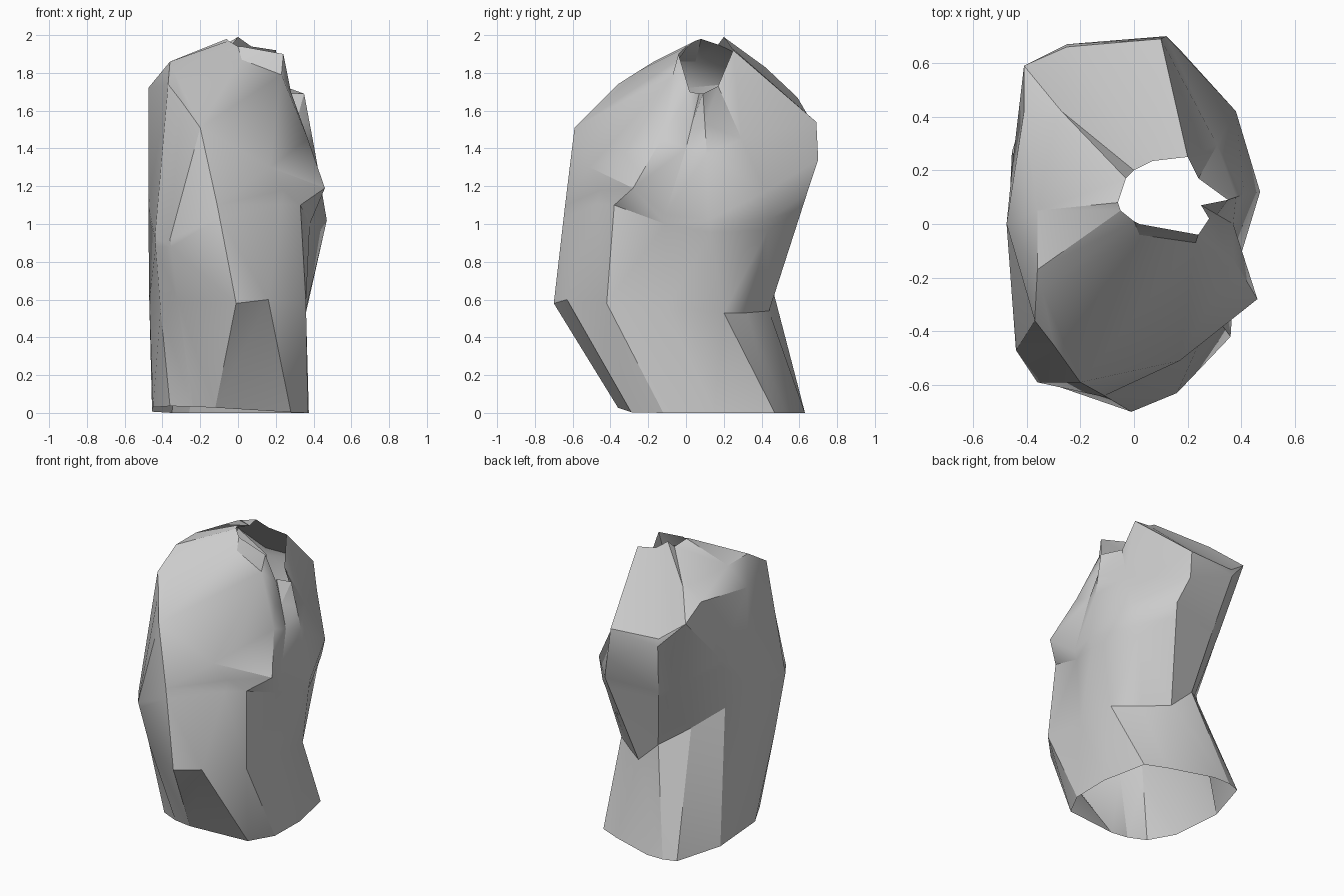
import bpy
import bmesh
import math
from mathutils import Vector

default_cube = bpy.data.objects.get("Cube")
if default_cube:
    bpy.data.objects.remove(default_cube, do_unlink=True)


def make_material(name, color):
    material = bpy.data.materials.new(name)
    material.use_nodes = True
    material.diffuse_color = color
    shader = material.node_tree.nodes["Principled BSDF"]
    shader.inputs["Base Color"].default_value = color
    shader.inputs["Roughness"].default_value = 0.8
    return material


def section(*points, height=0.0):
    """One closed cross-section, counted from the front round through +x."""
    return [Vector((*point, height)) if len(point) == 2 else Vector(point)
            for point in points]


def between(lower, upper, amount, folds):
    """Blend two sections, moving only the columns where the cloth folds."""
    blended = [a.lerp(b, amount) for a, b in zip(lower, upper)]
    for column, point in folds.items():
        blended[column] = Vector(point)
    return blended


def loft(name, sections, material):
    """Skin the sections into one open shell with crisp creases."""
    mesh = bpy.data.meshes.new(name)
    shell = bmesh.new()
    rows = [[shell.verts.new(point) for point in row] for row in sections]
    for lower, upper in zip(rows, rows[1:]):
        count = len(lower)
        for column in range(count):
            following = (column + 1) % count
            shell.faces.new((lower[column], lower[following],
                             upper[following], upper[column]))
    bmesh.ops.triangulate(shell, faces=shell.faces[:], quad_method="SHORT_EDGE")
    shell.to_mesh(mesh)
    shell.free()
    mesh.materials.append(material)
    obj = bpy.data.objects.new(name, mesh)
    bpy.context.collection.objects.link(obj)
    bpy.ops.object.select_all(action="DESELECT")
    obj.select_set(True)
    bpy.context.view_layer.objects.active = obj
    bpy.ops.object.shade_smooth_by_angle(angle=math.radians(30))
    return obj


# Open hem at the bottom, slightly raised at the front
hem = section((-.12, -.36), (.28, -.29), (.37, -.12), (.375, .15),
              (.31, .47), (.17, .53), (-.14, .63), (-.26, .63), (-.35, .6),
              (-.455, .27), (-.45, -.12), (-.36, -.3), (-.24, -.35))
for point in hem:
    point.z = max(0, -.05 * point.x - .06 * point.y)

# Waist, bulging to the front and pinched at the back
waist = section((-.01, -.7, .58), (.16, -.63, .6), (.36, -.42, .58),
                (.36, -.1, .55), (.36, .2, .53), (.21, .32, .53),
                (.06, .44, .54), (-.1, .45, .69), (-.25, .3, .79),
                (-.4, .14, .91), (-.47, -.05, .6), (-.41, -.4, .55),
                (-.32, -.52, .6))

# Chest, with the pointed fold on the +x side
chest = section((-.11, -.64, 1.1), (.24, -.45, 1.18), (.46, -.28, 1.19),
                (.4, -.11, 1.05), (.47, .12, 1.02), (.33, .45, 1.03),
                (.18, .64, 1.16), (-.18, .56, 1.12), (-.33, .44, 1.2),
                (-.45, .25, 1.3), (-.475, 0, 1.1), (-.44, -.47, .93),
                (-.36, -.59, .92))

# Shoulder line
shoulder = section((-.2, -.59, 1.51), (.17, -.51, 1.3), (.37, -.13, 1.45),
                   (.37, 0, 1.4), (.41, .11, 1.37), (.38, .42, 1.17),
                   (.12, .7, 1.34), (-.25, .67, 1.5), (-.41, .59, 1.67),
                   (-.41, .42, 1.76), (-.475, 0, 1.72), (-.37, -.36, 1.74),
                   (-.3, -.45, 1.65))

# Ragged neck opening, tilted towards +x
neck = section((.02, 0, 1.94), (.24, -.04, 1.9), (.28, .02, 1.7),
               (.25, .07, 1.69), (.35, .09, 1.69), (.24, .17, 1.73),
               (.2, .25, 1.92), (.07, .235, 1.94), (0, .2, 1.99),
               (-.03, .17, 1.95), (-.06, .08, 1.98), (-.05, .05, 1.97),
               (0, .01, 1.94))

# Tuck under the pointed fold, and the raised yoke around the neck
tuck = between(waist, chest, .87, {2: (.33, -.38, 1.1), 3: (.38, -.11, 1)})
yoke = between(shoulder, neck, .5, {
    0: (.02, -.04, 1.87), 1: (.23, -.07, 1.79), 6: (.1, .69, 1.54),
    7: (-.25, .66, 1.55), 8: (-.27, .42, 1.83), 9: (-.29, .39, 1.83),
    10: (-.36, .05, 1.86), 11: (-.36, -.17, 1.86), 12: (-.34, -.25, 1.81)})

cloth = make_material("pale grey cloth", (.6, .6, .6, 1))
loft("cloth_shell", [hem, waist, tuck, chest, shoulder, yoke, neck], cloth)
